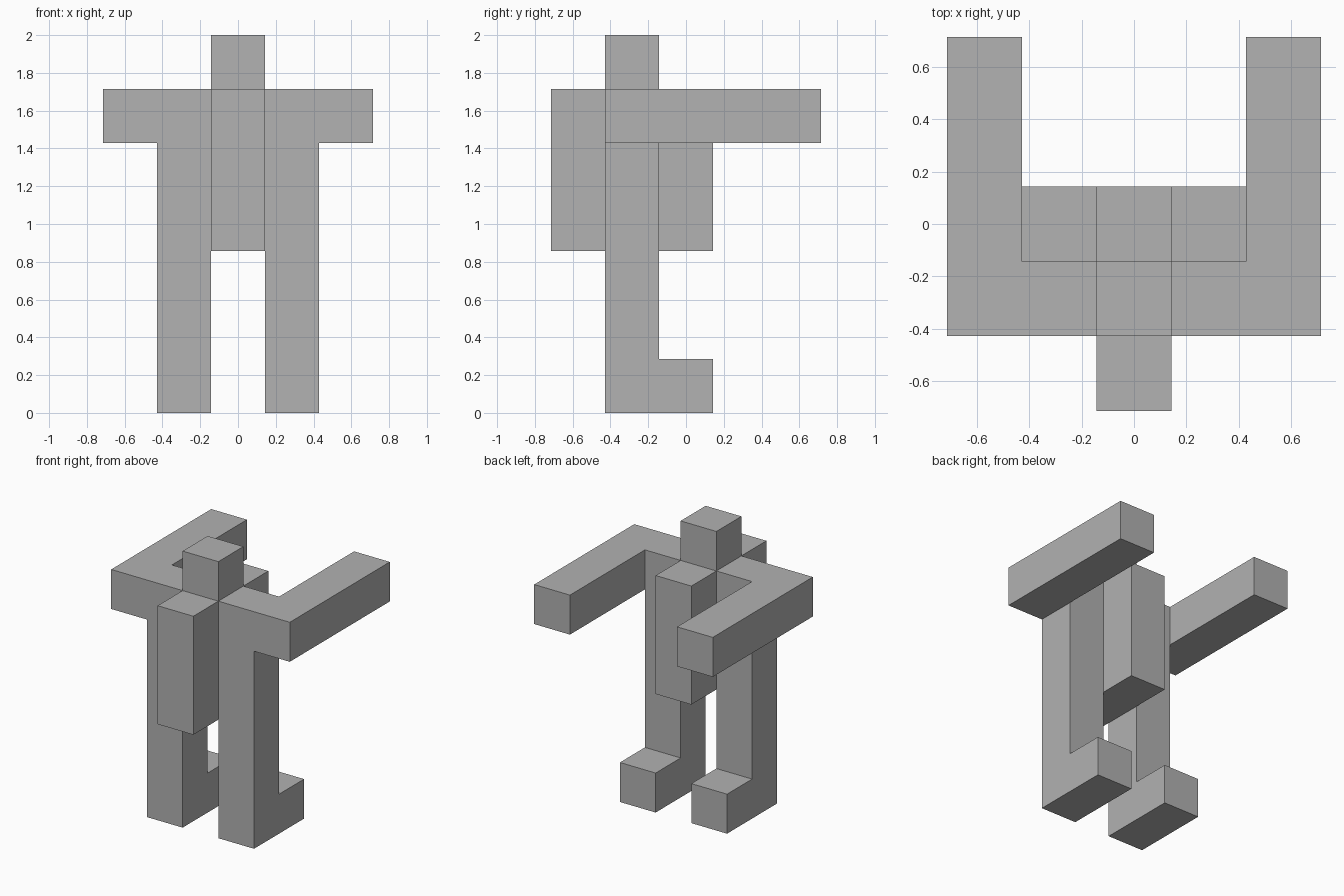
import bpy
import bmesh
from mathutils import Vector

cube = bpy.data.objects.get("Cube")
if cube:
    bpy.data.objects.remove(cube, do_unlink=True)

U = 2 / 7  # one block: the figure is seven blocks tall

grey = bpy.data.materials.new("plain_grey")
grey.use_nodes = True
COLOUR = (0.445, 0.445, 0.445, 1)
grey.diffuse_color = COLOUR
bsdf = next(n for n in grey.node_tree.nodes if n.type == 'BSDF_PRINCIPLED')
bsdf.inputs["Base Color"].default_value = COLOUR


def prism(name, corners, depth):
    """Extrude a flat outline (in blocks) along the depth vector."""
    bm = bmesh.new()
    face = bm.faces.new([bm.verts.new(Vector(c) * U) for c in corners])
    top = bmesh.ops.extrude_face_region(bm, geom=[face], use_keep_orig=True)
    moved = [g for g in top["geom"] if isinstance(g, bmesh.types.BMVert)]
    bmesh.ops.translate(bm, verts=moved, vec=Vector(depth) * U)
    bmesh.ops.recalc_face_normals(bm, faces=bm.faces)
    mesh = bpy.data.meshes.new(name)
    bm.to_mesh(mesh)
    bm.free()
    mesh.materials.append(grey)
    obj = bpy.data.objects.new(name, mesh)
    bpy.context.collection.objects.link(obj)
    return obj


def box(name, x, y, z):
    """Box between the given (low, high) ranges, in blocks."""
    base = [(x[0], y[0], z[0]), (x[1], y[0], z[0]),
            (x[1], y[1], z[0]), (x[0], y[1], z[0])]
    return prism(name, base, (0, 0, z[1] - z[0]))


# Torso slab, running front to back, and the head on top
box("torso", (-0.5, 0.5), (-2.5, 0.5), (3, 6))
box("head", (-0.5, 0.5), (-1.5, -0.5), (6, 7))

# L-shaped outlines: leg with foot (y, z) and shoulder with forearm (x, y)
LEG = [(-1.5, 0), (0.5, 0), (0.5, 1), (-0.5, 1), (-0.5, 5), (-1.5, 5)]
ARM = [(0.5, -1.5), (2.5, -1.5), (2.5, 2.5), (1.5, 2.5), (1.5, -0.5), (0.5, -0.5)]

for side, s in (("left", 1), ("right", -1)):
    prism(side + "_leg", [(s * 0.5, y, z) for y, z in LEG], (s, 0, 0))
    prism(side + "_arm", [(s * x, y, 5) for x, y in ARM], (0, 0, 1))
